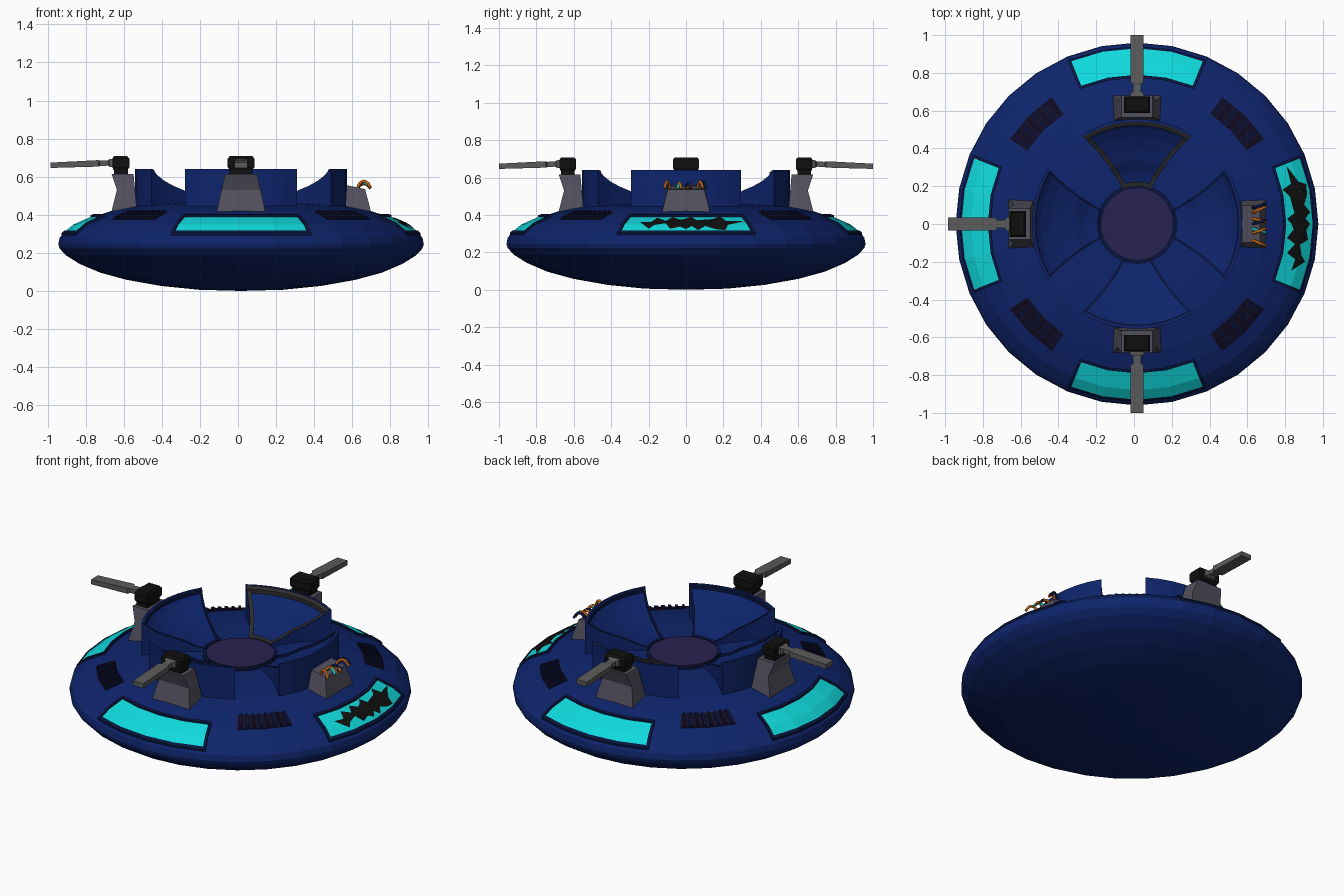
import bpy, bmesh, math
from mathutils import Matrix, Vector

if "Cube" in bpy.data.objects:
    bpy.data.objects.remove(bpy.data.objects["Cube"])

CX = 0.016  # hull axis offset
SEG = math.pi / 16


def mat(name, r, g, b):
    m = bpy.data.materials.new(name)
    m.diffuse_color = (r, g, b, 1)
    m.use_nodes = True
    m.node_tree.nodes["Principled BSDF"].inputs["Base Color"].default_value = m.diffuse_color
    return m


HULL = mat("navy", 0.0045, 0.018, 0.15)
DARK = mat("dark navy", 0.003, 0.008, 0.055)
GLASS = mat("cyan glass", 0.005, 0.70, 0.72)
STONE = mat("mount grey", 0.085, 0.08, 0.11)
STEEL = mat("gun grey", 0.105, 0.105, 0.105)
BLACK = mat("black", 0.005, 0.005, 0.005)
PURPLE = mat("purple", 0.022, 0.016, 0.08)
VENT = mat("vent dark", 0.006, 0.004, 0.02)
ORANGE = mat("orange", 0.58, 0.13, 0.006)
CHAR = mat("charcoal", 0.026, 0.026, 0.026)

TOP = [(0.96, 0.245), (0.953, 0.28), (0.93, 0.305), (0.88, 0.345), (0.79, 0.385),
       (0.68, 0.42), (0.55, 0.447), (0.4, 0.458), (0, 0.462)]
LOW = [(0, 0), (0.22, 0.006), (0.42, 0.026), (0.6, 0.058), (0.74, 0.096),
       (0.85, 0.143), (0.92, 0.187), (0.953, 0.223)]


def hz(r):
    for (r1, z1), (r0, z0) in zip(TOP, TOP[1:]):
        if r0 <= r <= r1:
            return z0 + (z1 - z0) * (r - r0) / (r1 - r0)
    return 0.25


def polar(r, a, poly=True):
    # point on the faceted 32-sided hull (or a true circle)
    if poly:
        r *= math.cos(SEG / 2) / math.cos((a % SEG) - SEG / 2)
    return r * math.cos(a), r * math.sin(a)


def build(name, verts, faces, m, ang=0):
    bm = bmesh.new()
    vs = [bm.verts.new(v) for v in verts]
    for f in faces:
        bm.faces.new([vs[i] for i in f])
    bmesh.ops.remove_doubles(bm, verts=bm.verts, dist=1e-6)
    bmesh.ops.recalc_face_normals(bm, faces=bm.faces)
    bm.transform(Matrix.Translation((CX, 0, 0)) @ Matrix.Rotation(ang, 4, 'Z'))
    me = bpy.data.meshes.new(name)
    bm.to_mesh(me)
    bm.free()
    me.materials.append(m)
    ob = bpy.data.objects.new(name, me)
    bpy.context.collection.objects.link(ob)
    return ob


def loft(name, loops, m, ang=0):
    n = len(loops[0])
    verts = [v for l in loops for v in l]
    faces = [(k * n + i, k * n + (i + 1) % n, (k + 1) * n + (i + 1) % n, (k + 1) * n + i)
             for k in range(len(loops) - 1) for i in range(n)]
    faces += [tuple(range(n)), tuple(range(len(verts) - n, len(verts)))]
    return build(name, verts, faces, m, ang)


def slab(name, rows, angs, m, ang=0, poly=True):
    # rows: (r, z_top, z_bottom); angs(r): list of angles. Each row is one closed loop
    loops = []
    for r, zt, zb in rows:
        pts = [polar(r, a, poly) for a in angs(r)]
        loops.append([(x, y, zt) for x, y in pts] + [(x, y, zb) for x, y in reversed(pts)])
    n = len(loops[0])
    h = n // 2
    verts = [v for l in loops for v in l]
    faces = [(k * n + i, k * n + (i + 1) % n, (k + 1) * n + (i + 1) % n, (k + 1) * n + i)
             for k in range(len(loops) - 1) for i in range(n)]
    for b in (0, (len(loops) - 1) * n):
        faces += [(b + i, b + i + 1, b + n - 2 - i, b + n - 1 - i) for i in range(h - 1)]
    return build(name, verts, faces, m, ang)


def spread(a0, a1, n):
    return [a0 + (a1 - a0) * i / n for i in range(n + 1)]


def skin(name, r0, r1, a0, a1, n, off, m, ang=0):
    # plate lying on the hull surface
    rs = [r0] + sorted(r for r, _ in TOP if r0 < r < r1) + [r1]
    return slab(name, [(r, hz(r) + off, hz(r) - 0.012) for r in rs],
                lambda r: spread(a0, a1, n), m, ang)


# hull: lathe of the profile
prof = LOW + TOP
verts = [(*polar(max(r, 1e-9), i * SEG, False), z) for r, z in prof for i in range(32)]
faces = [(k * 32 + i, k * 32 + (i + 1) % 32, (k + 1) * 32 + (i + 1) % 32, (k + 1) * 32 + i)
         for k in range(1, len(prof) - 2) for i in range(32)]
for k, pole in ((1, 0), (len(prof) - 2, (len(prof) - 1) * 32)):
    faces += [(k * 32 + i, k * 32 + (i + 1) % 32, pole + i) for i in range(32)]
hull = build("hull", verts, faces, HULL)


def disc(name, r, z0, z1, m):
    loft(name, [[(*polar(r, i * SEG, False), z) for i in range(32)] for z in (z0, z1)], m)


disc("hub_rim", 0.21, 0.45, 0.47, DARK)
disc("hub_disc", 0.193, 0.45, 0.478, PURPLE)


def petal_half(r):
    return math.radians(22 + 10 * (r - 0.2) / 0.355)


PETAL = [(0.2, 0.478), (0.27, 0.497), (0.335, 0.53), (0.4, 0.552), (0.46, 0.578),
         (0.51, 0.608), (0.545, 0.64)]


def rect(r0, r1, w, z, z1=None):
    z1 = z if z1 is None else z1
    return [(r0, -w, z), (r1, -w, z1), (r1, w, z1), (r0, w, z)]


for q in range(4):
    ang = q * math.pi / 2
    side = ("right", "back", "left", "front")[q]

    # windows: glass plate inside a raised frame
    e = math.radians(22.5)
    t = math.radians(1.0)
    skin(side + "_window_glass", 0.79, 0.93, -e, e, 4, 0.004, GLASS, ang)
    skin(side + "_window_frame_inner", 0.775, 0.79, -e, e, 4, 0.014, DARK, ang)
    skin(side + "_window_frame_outer", 0.93, 0.942, -e, e, 4, 0.012, DARK, ang)
    for s in (-1, 1):
        skin(side + "_window_frame_end", 0.775, 0.942, s * e - t / 2, s * e + t / 2, 2, 0.014, DARK, ang)

    # diagonal vents with slats
    d = ang + math.pi / 4
    v = math.radians(11.25)
    skin(side + "_vent", 0.70, 0.81, -v, v, 2, 0.003, VENT, d)
    for i in range(8):
        a = -v + 2 * v * (i + 0.5) / 8
        skin(side + "_vent_slat", 0.705, 0.805, a - 0.009, a + 0.009, 1, 0.014, DARK if i % 2 else VENT, d)

    # raised petal with recessed panel, rim bars and outer wall
    rim = CHAR if q == 1 else DARK
    w = 0.024 if q == 1 else 0.011
    slab(side + "_petal_panel", [(r, z - 0.015, 0.43) for r, z in PETAL],
         lambda r: spread(-petal_half(r), petal_half(r), 8), HULL, ang, False)
    slab(side + "_petal_wall", [(0.543, 0.641, 0.43), (0.556, 0.641, 0.43)],
         lambda r: spread(-petal_half(r), petal_half(r), 8), HULL, ang, False)
    for s in (-1, 1):
        slab(side + "_petal_cheek", [(r, z - 0.002, 0.43) for r, z in PETAL],
             lambda r: [s * petal_half(r), s * (petal_half(r) - 0.004 / r)], HULL, ang, False)
        slab(side + "_petal_rim_side", [(r, z, z - 0.03) for r, z in PETAL],
             lambda r: [s * (petal_half(r) - 0.003 / r), s * (petal_half(r) - w / r)], rim, ang, False)
    slab(side + "_petal_rim_outer", [(0.545 - w, 0.64 - w * 0.5, 0.58), (0.545, 0.64, 0.58)],
         lambda r: spread(-petal_half(r), petal_half(r), 8), rim, ang, False)
    slab(side + "_petal_rim_inner", [(0.2, 0.48, 0.45), (0.2 + w, 0.486, 0.45)],
         lambda r: spread(-petal_half(r), petal_half(r), 4), rim, ang, False)

    if q == 0:
        # broken mount
        loft("broken_mount", [rect(0.547, 0.68, 0.128, 0.40), rect(0.547, 0.68, 0.126, 0.425),
                              rect(0.555, 0.652, 0.098, 0.555, 0.535)], STONE, ang)
        continue
    # gun mount, head and barrel
    loft(side + "_gun_mount", [rect(0.545, 0.68, 0.128, 0.40), rect(0.547, 0.68, 0.127, 0.42),
                               rect(0.557, 0.652, 0.103, 0.53), rect(0.565, 0.68, 0.083, 0.615)], STONE, ang)
    loft(side + "_gun_neck", [rect(0.595, 0.668, 0.06, 0.60), rect(0.595, 0.668, 0.06, 0.645)], BLACK, ang)
    loft(side + "_gun_head", [rect(0.595, 0.67, 0.06, 0.635), rect(0.587, 0.676, 0.07, 0.65),
                              rect(0.587, 0.676, 0.07, 0.695), rect(0.598, 0.668, 0.06, 0.708)], BLACK, ang)
    loft(side + "_gun_barrel",
         [[(r, -w, z - h), (r, w, z - h), (r, w, z + h), (r, -w, z + h)] for r, z, w, h in (
             (0.66, 0.673, 0.036, 0.022), (0.69, 0.672, 0.036, 0.02), (0.70, 0.672, 0.022, 0.014),
             (0.74, 0.67, 0.022, 0.014), (0.75, 0.67, 0.035, 0.017), (1.0, 0.66, 0.035, 0.014))], STEEL, ang)

# shattered hole in the right window: columns of (y, low, high) across the glass
HOLE = [(-0.25, 0.5, 0.52), (-0.19, 0.12, 0.5), (-0.165, 0.3, 0.86), (-0.11, 0.4, 0.6),
        (-0.08, 0.12, 0.92), (-0.03, 0.22, 0.7), (0.0, 0.1, 0.8), (0.03, 0.25, 0.95),
        (0.06, 0.05, 0.65), (0.1, 0.25, 0.7), (0.15, 0.1, 0.75), (0.2, 0.05, 0.97),
        (0.22, 0.3, 0.6), (0.31, 0.55, 0.57)]
verts, faces = [], []
for y, lo, hi in HOLE:
    a = math.asin(y / 0.87)
    for k in range(5):
        r = 0.93 - 0.14 * (lo + (hi - lo) * k / 4)
        verts.append((*polar(r, a), hz(r) + 0.008))
for c in range(len(HOLE) - 1):
    faces += [(c * 5 + k, c * 5 + k + 1, c * 5 + k + 6, c * 5 + k + 5) for k in range(4)]
build("window_hole", verts, faces, BLACK)

# loose wires curling out of the broken mount
WIRES = [(-0.085, -0.03, ORANGE, 0.045), (-0.05, 0.025, ORANGE, 0.04), (-0.025, -0.02, GLASS, 0.035),
         (0.0, 0.02, DARK, 0.035), (0.03, -0.02, ORANGE, 0.03), (0.06, 0.03, ORANGE, 0.045),
         (0.085, 0.02, DARK, 0.045)]
for y, lean, m, h in WIRES:
    cu = bpy.data.curves.new("loose_wire", 'CURVE')
    cu.dimensions = '3D'
    cu.bevel_depth = 0.008
    cu.bevel_resolution = 1
    cu.use_fill_caps = True
    sp = cu.splines.new('POLY')
    sp.points.add(6)
    for i, p in enumerate(sp.points):
        f = i / 6
        p.co = (CX + 0.61 + 0.07 * f, y + lean * f,
                0.535 + h * math.sin(math.pi * 0.95 * f) ** 0.7 - 0.005 * f, 1)
    cu.materials.append(m)
    bpy.context.collection.objects.link(bpy.data.objects.new("loose_wire", cu))
